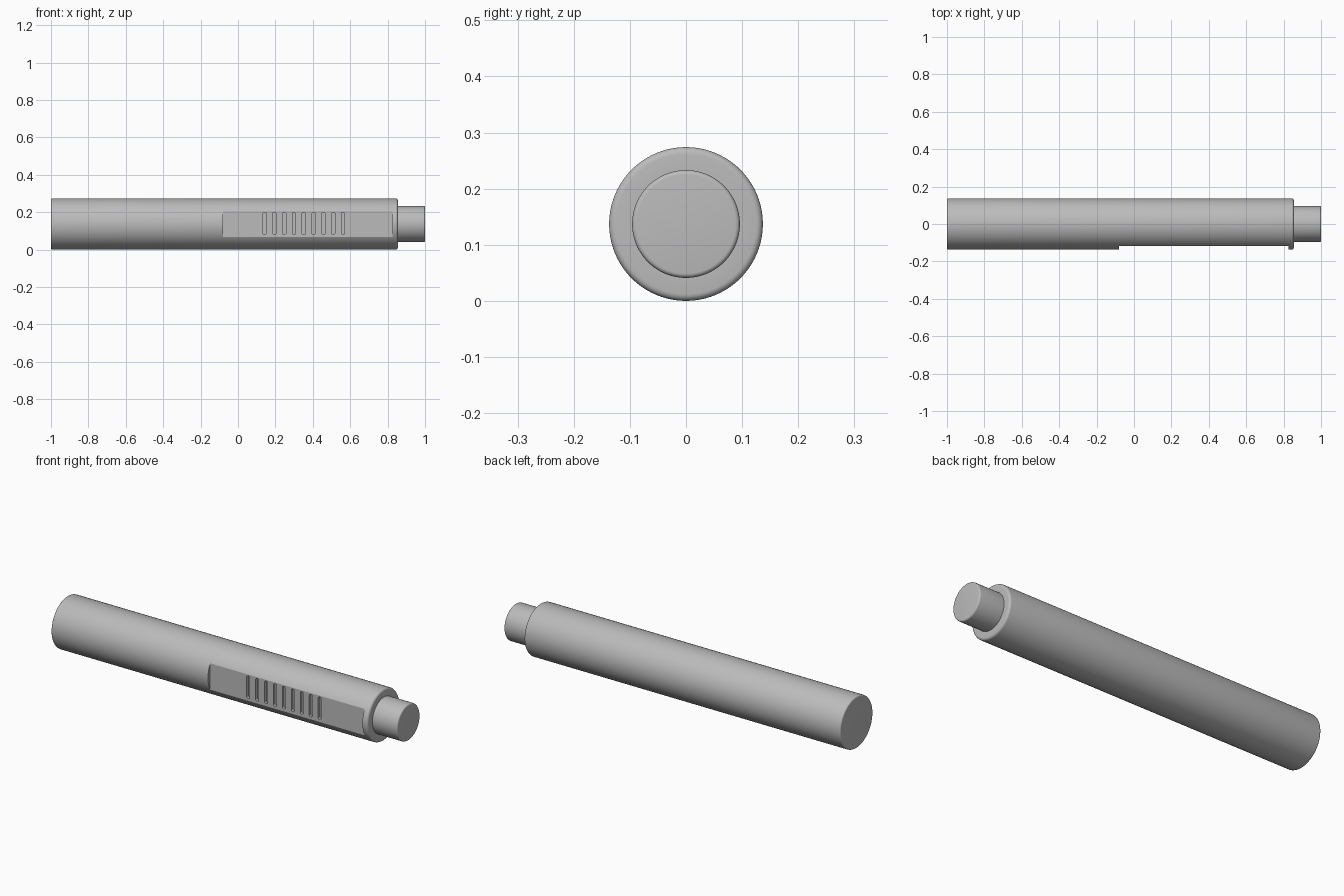
import bpy, bmesh, math
from mathutils import Matrix

cube = bpy.data.objects.get("Cube")
if cube:
    bpy.data.objects.remove(cube)

R = 0.137          # body radius, also the height of the axis
SEGMENTS = 96

grey = bpy.data.materials.new("plain grey")
grey.use_nodes = True
COLOUR = (0.5, 0.5, 0.5, 1)
grey.diffuse_color = COLOUR
grey.node_tree.nodes["Principled BSDF"].inputs["Base Color"].default_value = COLOUR


def add_object(name, bm):
    bmesh.ops.recalc_face_normals(bm, faces=bm.faces)
    mesh = bpy.data.meshes.new(name)
    bm.to_mesh(mesh)
    bm.free()
    mesh.materials.append(grey)
    obj = bpy.data.objects.new(name, mesh)
    bpy.context.collection.objects.link(obj)
    return obj


def rounded(x, radius, size, side, steps=5):
    """Quarter-round corner of a turned profile at the end x."""
    arc = [(x - side * size * (1 - math.sin(a)), radius - size * (1 - math.cos(a)))
           for a in (math.pi / 2 * i / steps for i in range(steps + 1))]
    return arc if side > 0 else arc[::-1]


def lathe(name, profile):
    """Turn (x, radius) points around the long axis and cap both ends."""
    bm = bmesh.new()
    rings = []
    for x, r in profile:
        rings.append([bm.verts.new((x, r * math.cos(a), R + r * math.sin(a)))
                      for a in (math.tau * i / SEGMENTS for i in range(SEGMENTS))])
    for a, b in zip(rings, rings[1:]):
        for i in range(SEGMENTS):
            j = (i + 1) % SEGMENTS
            bm.faces.new((a[i], a[j], b[j], b[i]))
    bm.faces.new(rings[0])
    bm.faces.new(rings[-1])
    return add_object(name, bm)


def box(bm, x0, x1, y0, y1, z0, z1):
    size = Matrix.Diagonal((x1 - x0, y1 - y0, z1 - z0, 1))
    place = Matrix.Translation(((x0 + x1) / 2, (y0 + y1) / 2, (z0 + z1) / 2))
    return bmesh.ops.create_cube(bm, size=1, matrix=place @ size)["verts"]


def cut(target, name, bm):
    cutter = add_object(name, bm)
    cutter.hide_render = True
    mod = target.modifiers.new(name, "BOOLEAN")
    mod.operation = "DIFFERENCE"
    mod.solver = "EXACT"
    mod.object = cutter
    bpy.context.view_layer.objects.active = target
    bpy.ops.object.modifier_apply(modifier=name)
    bpy.data.objects.remove(cutter)


# Barrel and narrower tip turned as one stepped solid
body = lathe("stepped_barrel",
             rounded(-1, R, 0.008, -1)
             + rounded(0.855, R, 0.012, 1)
             + [(0.855, 0.096)]
             + rounded(1, 0.096, 0.008, 1))

# Flat grip panel milled into the front
FLAT = -0.118
bm = bmesh.new()
box(bm, -0.08, 0.825, -0.3, FLAT, -0.1, 0.4)
cut(body, "panel_cutter", bm)

# Row of round-ended grip slots in the panel
bm = bmesh.new()
for i in range(9):
    x = 0.142 + i * 0.0524
    verts = box(bm, x - 0.009, x + 0.009, -0.2, FLAT + 0.015, 0.081, 0.199)
    edges = [e for e in {e for v in verts for e in v.link_edges}
             if abs(e.verts[0].co.y - e.verts[1].co.y) > 0.05]
    bmesh.ops.bevel(bm, geom=edges, offset=0.007, segments=4,
                    profile=0.5, affect="EDGES")
cut(body, "slot_cutter", bm)

# Smooth round surfaces with crisp machined edges
bpy.ops.object.select_all(action="DESELECT")
body.select_set(True)
bpy.context.view_layer.objects.active = body
bpy.ops.object.shade_smooth_by_angle(angle=math.radians(30))
